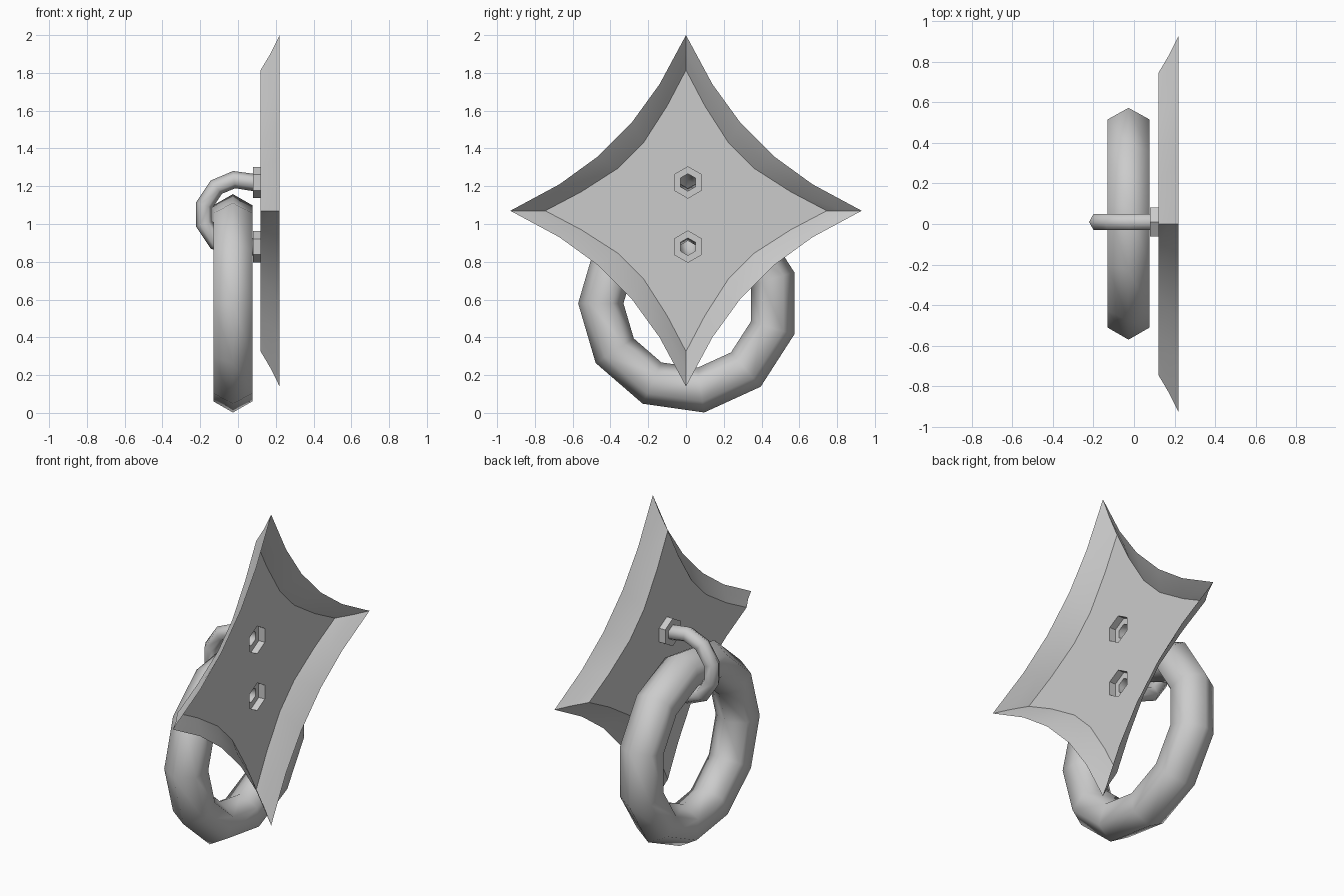
import bpy, bmesh, math
from mathutils import Vector

if "Cube" in bpy.data.objects:
    bpy.data.objects.remove(bpy.data.objects["Cube"])

PY = 0.01             # sideways position of bolts and hook
ZC = 1.07             # height of plate centre
BOLTS = (1.22, 0.88)  # bolt heights


def finish(bm, name, angle):
    bmesh.ops.recalc_face_normals(bm, faces=bm.faces[:])
    me = bpy.data.meshes.new(name)
    bm.to_mesh(me)
    bm.free()
    ob = bpy.data.objects.new(name, me)
    bpy.context.collection.objects.link(ob)
    bpy.ops.object.select_all(action='DESELECT')
    ob.select_set(True)
    bpy.context.view_layer.objects.active = ob
    bpy.ops.object.shade_smooth_by_angle(angle=math.radians(angle))
    return ob


def bridge(bm, a, b, closed=True):
    n = len(a)
    for i in range(n if closed else n - 1):
        j = (i + 1) % n
        bm.faces.new((a[i], a[j], b[j], b[i]))


def star(bm, quarter, x):
    # one quarter of the outline turned four times
    out = []
    for k in range(4):
        c, s = round(math.cos(k * math.pi / 2)), round(math.sin(k * math.pi / 2))
        out += [bm.verts.new((x, c * y - s * z, ZC + s * y + c * z)) for y, z in quarter]
    return out


def hexagon(bm, r, x, zc):
    return [bm.verts.new((x, PY + r * math.sin(i * math.pi / 3),
                          zc + r * math.cos(i * math.pi / 3))) for i in range(6)]


def loop_edges(bm, vs):
    return [bm.edges.new((vs[i], vs[(i + 1) % len(vs)])) for i in range(len(vs))]


# Back plate: dished four-pointed star with two hollow hexagonal bosses
outer = [(.93, 0), (.67, .14), (.47, .285), (.285, .47), (.14, .67)]
inner = [(.745, 0), (.555, .10), (.36, .225), (.225, .36), (.10, .555)]
mid = [((a + c) / 2, (b + d) / 2) for (a, b), (c, d) in zip(outer, inner)]
bm = bmesh.new()
rim = star(bm, outer, .22)
half = star(bm, mid, .175)
base = star(bm, inner, .12)
edges = loop_edges(bm, base)
bosses = []
for z in BOLTS:
    h = hexagon(bm, .083, .12, z)
    edges += loop_edges(bm, h)
    bosses.append((h, z))
bmesh.ops.triangle_fill(bm, use_beauty=True, use_dissolve=False, edges=edges,
                        normal=(-1, 0, 0))
bridge(bm, rim, half)
bridge(bm, half, base)
for h, z in bosses:
    end = hexagon(bm, .083, .08, z)
    bridge(bm, h, end)
    bridge(bm, end, hexagon(bm, .046, .08, z))
finish(bm, "back_plate", 40)

# Hook: open six-sided tube bent from one boss to the other
path = [(.08, 1.22), (-.02, 1.235), (-.115, 1.195), (-.178, 1.10),
        (-.178, 1.00), (-.115, .905), (-.02, .865), (.08, .88)]
bm = bmesh.new()
rings = []
for i, (x, z) in enumerate(path):
    p = Vector((x, PY, z))
    a, b = path[max(i - 1, 0)], path[min(i + 1, len(path) - 1)]
    t = Vector((b[0] - a[0], 0, b[1] - a[1])).normalized()
    if i in (0, len(path) - 1):
        t = Vector((-1 if i == 0 else 1, 0, 0))
    side = Vector((0, 1, 0))
    up = side.cross(t)
    rings.append([bm.verts.new(p + .046 * (side * math.sin(k * math.pi / 3)
                                           + up * math.cos(k * math.pi / 3)))
                  for k in range(6)])
for a, b in zip(rings, rings[1:]):
    bridge(bm, a, b)
finish(bm, "hook", 75)

# Hanging ring: eleven segments with a six-sided section
bm = bmesh.new()
N = 11
rings = []
for i in range(N):
    a = math.pi + 2 * math.pi * i / N
    ring = []
    for k in range(6):
        b = k * math.pi / 3
        r = .464 + .12 * math.cos(b)
        ring.append(bm.verts.new((-.027 + .12 * math.sin(b),
                                  .013 + r * math.cos(a), .58 + r * math.sin(a))))
    rings.append(ring)
for i in range(N):
    bridge(bm, rings[i], rings[(i + 1) % N])
finish(bm, "hanging_ring", 75)
